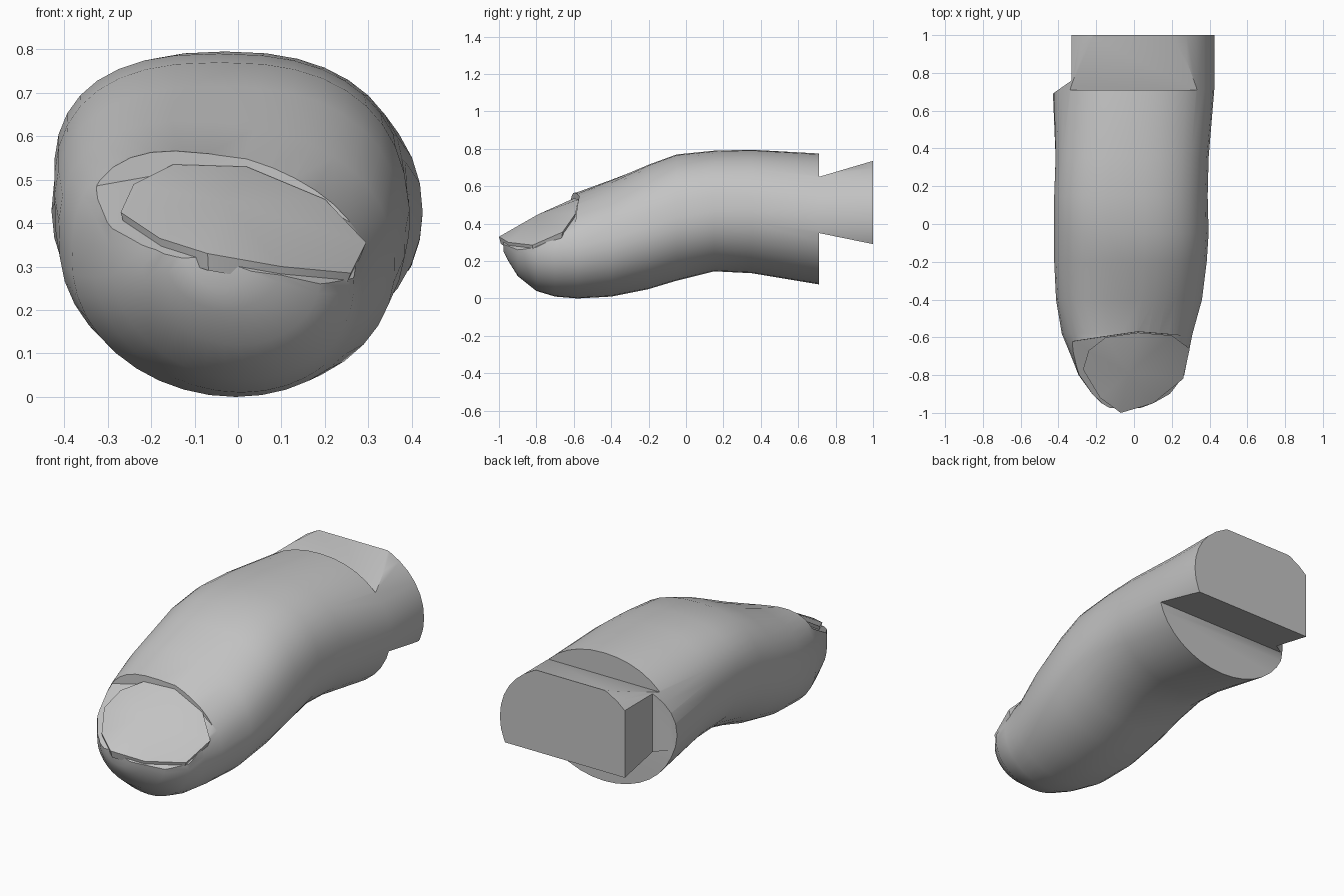
import bpy
import bmesh
from math import cos, sin, pi, copysign, radians
from mathutils import Vector

cube = bpy.data.objects.get("Cube")
if cube:
    bpy.data.objects.remove(cube, do_unlink=True)

grey = bpy.data.materials.new("plain grey")
grey.use_nodes = True
colour = (0.55, 0.55, 0.55, 1)
grey.diffuse_color = colour
grey.node_tree.nodes["Principled BSDF"].inputs["Base Color"].default_value = colour


def finish(name, bm):
    """Turn a bmesh into a linked object with outward normals."""
    bmesh.ops.recalc_face_normals(bm, faces=bm.faces)
    mesh = bpy.data.meshes.new(name)
    bm.to_mesh(mesh)
    bm.free()
    mesh.materials.append(grey)
    obj = bpy.data.objects.new(name, mesh)
    bpy.context.collection.objects.link(obj)
    return obj


def activate(obj):
    bpy.ops.object.select_all(action='DESELECT')
    obj.select_set(True)
    bpy.context.view_layer.objects.active = obj


def smooth(obj, degrees):
    activate(obj)
    bpy.ops.object.shade_smooth_by_angle(angle=radians(degrees))


def cut(target, cutter):
    """Subtract the cutter for good and remove it."""
    cutter.hide_render = True
    mod = target.modifiers.new("cut", 'BOOLEAN')
    mod.operation = 'DIFFERENCE'
    mod.solver = 'EXACT'
    mod.object = cutter
    activate(target)
    bpy.ops.object.modifier_apply(modifier=mod.name)
    bpy.data.objects.remove(cutter, do_unlink=True)


def bridge(bm, lower, upper):
    for i in range(len(lower)):
        j = (i + 1) % len(lower)
        bm.faces.new((lower[i], lower[j], upper[j], upper[i]))


def prism(name, points, to_3d, low, high):
    """Extrude a flat profile between two depths."""
    bm = bmesh.new()
    ends = [[bm.verts.new(to_3d(a, b, d)) for a, b in points] for d in (low, high)]
    bridge(bm, *ends)
    for ring in ends:
        bm.faces.new(ring)
    return finish(name, bm)


# Finger body: y, x min, x max, z min, z max, squareness of the top,
# slant of the top, sideways lean
SECTIONS = [
    (-.975, -.13, .05, .25, .45, 2, 0, 0),
    (-.95, -.17, .11, .20, .46, 2, 0, 0),
    (-.90, -.22, .19, .12, .48, 2.2, .1, .02),
    (-.80, -.29, .265, .04, .52, 2.4, .2, .03),
    (-.70, -.33, .285, .01, .54, 2.4, .2, .03),
    (-.58, -.38, .31, 0, .56, 2.4, .15, .03),
    (-.40, -.41, .36, .01, .63, 2.5, .08, .03),
    (-.20, -.42, .385, .05, .715, 2.5, 0, .03),
    (-.05, -.42, .395, .095, .77, 2.5, 0, .03),
    (.15, -.42, .39, .145, .79, 2.5, 0, .03),
    (.35, -.415, .395, .135, .795, 2.4, 0, .02),
    (.71, -.43, .425, .075, .775, 2.1, 0, 0),
    (1, -.43, .425, .07, .775, 2.1, 0, 0),
]
SIDES = 36


def section(bm, y, x0, x1, z0, z1, power, slant, lean):
    """A ring that is squarer above its middle and elliptical below."""
    ring = []
    for i in range(SIDES):
        c, s = cos(2 * pi * i / SIDES), sin(2 * pi * i / SIDES)
        bend = 2 / power if s > 0 else 1
        u = copysign(abs(c) ** bend, c)
        v = copysign(abs(s) ** bend, s)
        x = (x0 + x1) / 2 + u * (x1 - x0) / 2 - lean * v
        z = (z0 + z1) / 2 + v * (z1 - z0) / 2
        z -= slant * u * (x1 - x0) / 2 * max(v, 0)
        ring.append(bm.verts.new((x, y, z)))
    return ring


bm = bmesh.new()
rings = [section(bm, *row) for row in SECTIONS]
for lower, upper in zip(rings, rings[1:]):
    bridge(bm, lower, upper)
bm.faces.new(rings[0])
bm.faces.new(rings[-1])
body = finish("finger_body", bm)

# Dovetail tenon: sloped shoulders above and below, flat cheek on one side
across = lambda y, z, x: (x, y, z)
upright = lambda x, y, z: (x, y, z)
cut(body, prism("upper_cutter", [(.71, .65), (1.1, .765), (1.1, 1.2), (.71, 1.2)],
                across, -1, 1))
cut(body, prism("lower_cutter", [(.71, .35), (1.1, .27), (1.1, -.2), (.71, -.2)],
                across, -1, 1))
cut(body, prism("cheek_cutter", [(-.33, .76), (-.33, 1.1), (-1, 1.1), (-.63, .55)],
                upright, -1, 2))

# Nail outline, running round from one side over the fold to the free edge
NAIL = [Vector(p) for p in (
    (-.27, -.77, .425), (-.24, -.67, .49), (-.15, -.60, .535), (.02, -.575, .53),
    (.20, -.59, .455), (.295, -.66, .355), (.26, -.82, .285), (.10, -.95, .30),
    (-.07, -1, .33), (-.18, -.92, .365))]
CENTRE = Vector((-.03, -.79, .45))
FOLD_Y = -.65


def nail_solid(name, top_lift, bottom_lift, spread):
    """Fan-topped solid; spread(point) gives the top and bottom scale."""
    bm = bmesh.new()
    loops = []
    for level, lift in enumerate((bottom_lift, top_lift)):
        up = Vector((0, 0, lift))
        loop = [bm.verts.new(CENTRE + (p - CENTRE) * spread(p)[level] + up) for p in NAIL]
        hub = bm.verts.new(CENTRE + up)
        for i in range(len(loop)):
            bm.faces.new((loop[i], loop[(i + 1) % len(loop)], hub))
        loops.append(loop)
    bridge(bm, *loops)
    return finish(name, bm)


# Sink the nail bed into the fingertip, open at the front, then lay the nail in it
cut(body, nail_solid("nail_bed_cutter", .4, -.02,
                     lambda p: (1.4, 1.4) if p.y < FOLD_Y and p.x > -.24 or p.y < -.7
                     else (1.02, 1.05)))
nail = nail_solid("nail", 0, -.045, lambda p: (.95, 1))

smooth(body, 38)
smooth(nail, 35)
